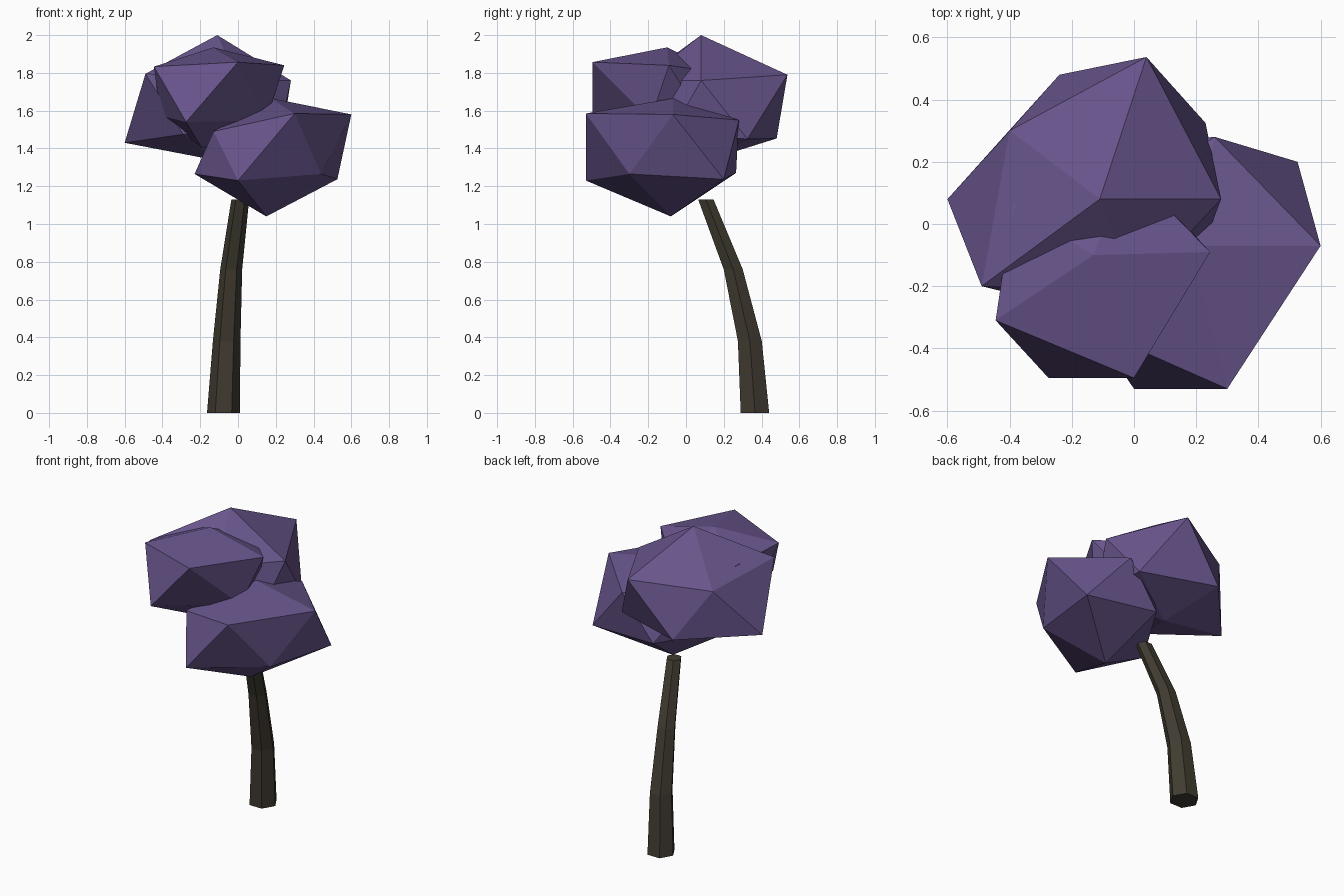
import bpy, bmesh, math


def material(name, rgb):
    m = bpy.data.materials.new(name)
    m.diffuse_color = (*rgb, 1)
    return m


def finish(bm, name, mat):
    bmesh.ops.recalc_face_normals(bm, faces=bm.faces[:])
    me = bpy.data.meshes.new(name)
    bm.to_mesh(me)
    bm.free()
    me.materials.append(mat)
    ob = bpy.data.objects.new(name, me)
    bpy.context.collection.objects.link(ob)


purple = material("purple leaves", (0.138, 0.090, 0.260))
bark = material("dark bark", (0.053, 0.045, 0.031))


# Leaf clump: uneven 20-sided ball with a top, an upper ring, a lower ring and a bottom
def clump(name, top, upper, lower, bottom):
    bm = bmesh.new()
    for p in [top, *upper, *lower, bottom]:
        bm.verts.new(p)
    bmesh.ops.convex_hull(bm, input=bm.verts[:])
    finish(bm, name, purple)


clump("lower_right_leaves", (0.18, -0.07, 1.665),
      [(0.30, -0.53, 1.585), (0.60, -0.07, 1.58), (0.26, 0.28, 1.55),
       (-0.10, 0.06, 1.53), (-0.13, -0.34, 1.49)],
      [(0.0, -0.53, 1.23), (0.44, -0.30, 1.265), (0.526, 0.20, 1.237),
       (0.05, 0.265, 1.27), (-0.23, -0.19, 1.265)],
      (0.15, -0.08, 1.04))

clump("back_leaves", (-0.11, 0.08, 2.0),
      [(0.04, 0.537, 1.79), (0.28, 0.08, 1.76), (0.0, -0.22, 1.76),
       (-0.49, -0.20, 1.795), (-0.40, 0.30, 1.74)],
      [(-0.60, 0.08, 1.43), (-0.24, 0.48, 1.453), (0.23, 0.325, 1.45),
       (0.22, -0.08, 1.48), (-0.29, -0.25, 1.475)],
      (-0.13, 0.12, 1.34))

clump("front_leaves", (-0.13, -0.10, 1.935),
      [(0.0, -0.495, 1.857), (0.245, -0.09, 1.84), (-0.02, 0.18, 1.80),
       (-0.39, 0.06, 1.808), (-0.445, -0.31, 1.833)],
      [(-0.275, -0.495, 1.54), (0.15, -0.19, 1.55), (0.05, 0.12, 1.50),
       (-0.20, 0.17, 1.50), (-0.41, -0.12, 1.573)],
      (-0.19, -0.20, 1.40))

# Trunk: bent, tapering six-sided tube
bm = bmesh.new()
rings = []
for x, y, z, r in [(-0.077, 0.365, 0, 0.087), (-0.06, 0.338, 0.38, 0.073),
                   (-0.036, 0.25, 0.76, 0.058), (0.012, 0.105, 1.13, 0.047)]:
    rings.append([bm.verts.new((x + r * math.cos(i * math.pi / 3),
                                y + r * math.sin(i * math.pi / 3), z))
                  for i in range(6)])
for a, b in zip(rings, rings[1:]):
    for i in range(6):
        j = (i + 1) % 6
        bm.faces.new((a[i], a[j], b[j], b[i]))
bm.faces.new(rings[0])
bm.faces.new(rings[-1])
finish(bm, "trunk", bark)
